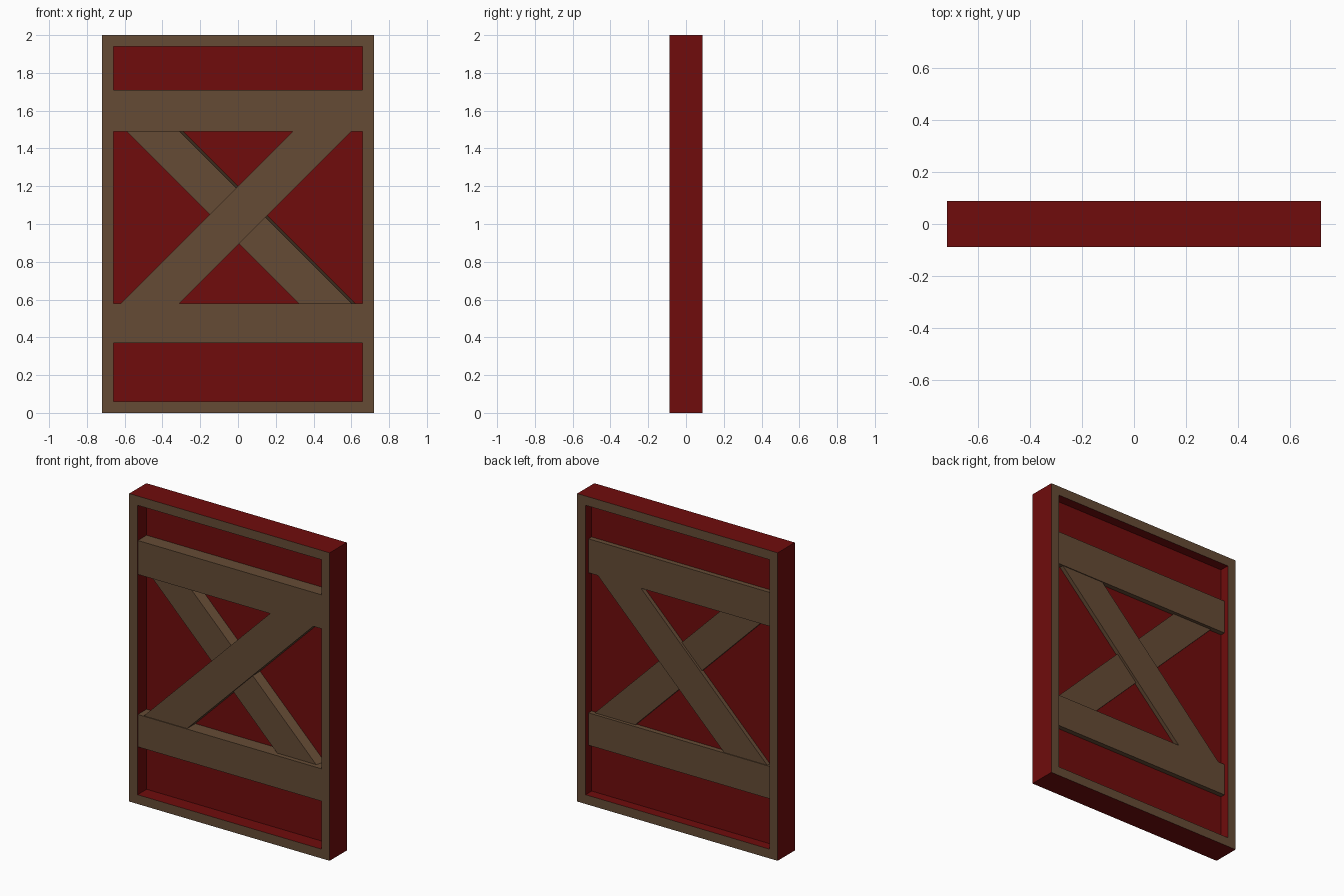
import bpy, bmesh

if "Cube" in bpy.data.objects:
    bpy.data.objects.remove(bpy.data.objects["Cube"])

def material(name, rgb):
    m = bpy.data.materials.new(name)
    m.diffuse_color = (*rgb, 1)
    m.use_nodes = True
    m.node_tree.nodes["Principled BSDF"].inputs["Base Color"].default_value = m.diffuse_color
    return m

RED = material("barn red", (0.162, 0.0037, 0.0037))
BROWN = material("wood brown", (0.130, 0.071, 0.036))

def prism(name, profile, y0, y1, mat, shear=(0, 0, 0, 0)):
    """Extrude an x-z profile from y0 to y1; shear shifts back points in x."""
    bm = bmesh.new()
    a = [bm.verts.new((x, y0, z)) for x, z in profile]
    b = [bm.verts.new((x + s, y1, z)) for (x, z), s in zip(profile, shear)]
    bm.faces.new(a)
    bm.faces.new(b[::-1])
    n = len(a)
    for i in range(n):
        j = (i + 1) % n
        bm.faces.new((a[j], a[i], b[i], b[j]))
    bmesh.ops.recalc_face_normals(bm, faces=bm.faces)
    me = bpy.data.meshes.new(name)
    bm.to_mesh(me)
    bm.free()
    me.materials.append(mat)
    ob = bpy.data.objects.new(name, me)
    bpy.context.collection.objects.link(ob)
    return ob

def rect(x0, x1, z0, z1):
    return [(x0, z0), (x1, z0), (x1, z1), (x0, z1)]

# Outer frame: red edges, brown front and back faces
W, T, D = 0.72, 0.06, 0.088
bm = bmesh.new()
rings = []
for y in (-D, D):
    for pts in (rect(-W, W, 0, 2), rect(-W + T, W - T, T, 2 - T)):
        rings.append([bm.verts.new((x, y, z)) for x, z in pts])
fo, fi, bo, bi = rings
for p, q in ((fo, fi), (bo, bi), (fo, bo), (fi, bi)):
    for i in range(4):
        j = (i + 1) % 4
        bm.faces.new((p[i], p[j], q[j], q[i]))
bmesh.ops.recalc_face_normals(bm, faces=bm.faces)
for f in bm.faces:
    f.material_index = 1 if abs(f.normal.y) > 0.5 else 0
me = bpy.data.meshes.new("frame")
bm.to_mesh(me)
bm.free()
me.materials.append(RED)
me.materials.append(BROWN)
bpy.context.collection.objects.link(bpy.data.objects.new("frame", me))

# Thin recessed panel
prism("panel", rect(-W + T, W - T, T, 2 - T), 0.005, 0.025, RED)

# Horizontal beams
LOW, HIGH = 0.58, 1.49
prism("lower_beam", rect(-W + T, W - T, 0.37, LOW), -0.085, 0.057, BROWN)
prism("upper_beam", rect(-W + T, W - T, HIGH, 1.71), -0.085, 0.057, BROWN)

# Diagonal braces: one rising to the right, a thinner one falling behind it
prism("front_brace", [(-0.62, LOW), (-0.31, LOW), (0.60, HIGH), (0.29, HIGH)],
      -0.08, 0.052, BROWN)
prism("rear_brace", [(0.32, LOW), (0.60, LOW), (-0.31, HIGH), (-0.59, HIGH)],
      -0.055, 0.036, BROWN, (0.02, 0.03, 0.03, 0.02))
